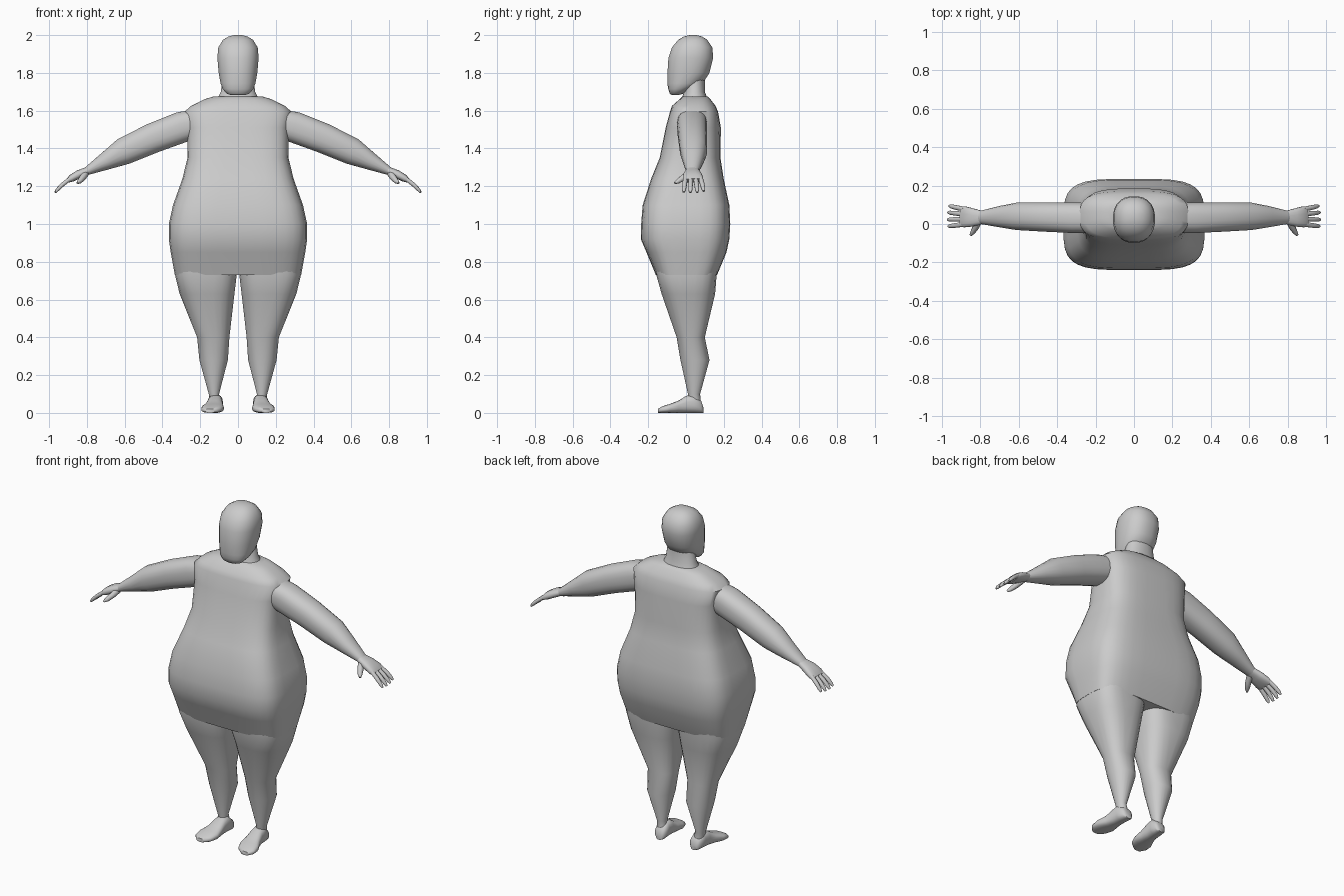
import bpy, bmesh, math
from mathutils import Vector

skin = bpy.data.materials.new("plain grey")
skin.diffuse_color = (0.6, 0.6, 0.6, 1)


def loft(name, sections, side, tangent=None, n=24, mirror=False):
    """Skin superellipse rings; section = (centre, half along side, half across, exponent)."""
    bm = bmesh.new()
    pts = [Vector(s[0]) for s in sections]
    rings = []
    for i, (c, a, b, e) in enumerate(sections):
        t = Vector(tangent) if tangent else pts[min(i + 1, len(pts) - 1)] - pts[max(i - 1, 0)]
        t.normalize()
        s = Vector(side)
        s = (s - t * s.dot(t)).normalized()
        w = t.cross(s)
        ring = []
        for k in range(n):
            ang = 2 * math.pi * (k + 0.5) / n
            cu, sv = math.cos(ang), math.sin(ang)
            u = math.copysign(abs(cu) ** (2 / e), cu)
            v = math.copysign(abs(sv) ** (2 / e), sv)
            ring.append(bm.verts.new(pts[i] + s * a * u + w * b * v))
        rings.append(ring)
    for r, q in zip(rings, rings[1:]):
        for k in range(n):
            j = (k + 1) % n
            bm.faces.new((r[k], r[j], q[j], q[k]))
    bm.faces.new(rings[0][::-1])
    bm.faces.new(rings[-1])
    bmesh.ops.recalc_face_normals(bm, faces=bm.faces)
    me = bpy.data.meshes.new(name)
    bm.to_mesh(me)
    bm.free()
    me.materials.append(skin)
    ob = bpy.data.objects.new(name, me)
    bpy.context.collection.objects.link(ob)
    if mirror:
        ob.modifiers.new("mirror", 'MIRROR').use_clip = False
    bpy.ops.object.select_all(action='DESELECT')
    ob.select_set(True)
    bpy.context.view_layer.objects.active = ob
    bpy.ops.object.shade_smooth_by_angle(angle=math.radians(50))
    return ob


def upright(name, rows, n=24, mirror=False):
    """Rows of (z, x min, x max, y front, y back, exponent)."""
    secs = [(((x0 + x1) / 2, (y0 + y1) / 2, z), (x1 - x0) / 2, (y1 - y0) / 2, e)
            for z, x0, x1, y0, y1, e in rows]
    return loft(name, secs, (1, 0, 0), (0, 0, 1), n, mirror)


# Torso: (z, half width, front, back, exponent)
torso = [(0.73, 0.335, -0.16, 0.165, 4), (0.85, 0.357, -0.21, 0.215, 4),
         (0.92, 0.367, -0.24, 0.23, 4), (1.0, 0.367, -0.238, 0.235, 4),
         (1.1, 0.345, -0.23, 0.23, 4), (1.24, 0.295, -0.185, 0.2, 3.6),
         (1.35, 0.268, -0.14, 0.183, 3.4), (1.51, 0.27, -0.108, 0.185, 3.2),
         (1.595, 0.283, -0.085, 0.17, 3.2), (1.625, 0.25, -0.075, 0.157, 3),
         (1.66, 0.18, -0.035, 0.13, 3), (1.675, 0.13, -0.02, 0.115, 2.6)]
upright("torso", [(z, -w, w, f, b, e) for z, w, f, b, e in torso], 32)

# Neck and head
upright("neck", [(1.65, -0.115, 0.115, -0.03, 0.12, 2.3), (1.70, -0.092, 0.092, -0.01, 0.1, 2.2),
                 (1.78, -0.08, 0.08, -0.01, 0.1, 2)])
head = [(1.682, 0.035, -0.075, -0.04), (1.69, 0.06, -0.086, -0.015), (1.715, 0.082, -0.095, 0.03),
        (1.745, 0.093, -0.099, 0.09), (1.80, 0.103, -0.099, 0.125), (1.88, 0.11, -0.094, 0.145),
        (1.935, 0.105, -0.075, 0.14), (1.975, 0.08, -0.042, 0.113), (1.993, 0.05, -0.01, 0.085),
        (2.0, 0.02, 0.02, 0.055)]
upright("head", [(z, -w, w, f, b, 2.3) for z, w, f, b in head])

# Legs
upright("leg", [(0.05, 0.09, 0.15, 0.015, 0.08, 2), (0.1, 0.1, 0.155, 0.01, 0.075, 2),
                (0.28, 0.053, 0.205, -0.03, 0.125, 2.1), (0.4, 0.045, 0.217, -0.05, 0.1, 2.3),
                (0.63, 0.018, 0.31, -0.13, 0.155, 2.7), (0.73, 0.006, 0.334, -0.158, 0.163, 3.2),
                (0.8, 0.004, 0.33, -0.16, 0.17, 3.2)], mirror=True)

# Feet: (y, x centre, half width, height)
foot = [(0.092, 0.115, 0.018, 0.03), (0.08, 0.116, 0.034, 0.065), (0.04, 0.12, 0.04, 0.098),
        (0.0, 0.122, 0.04, 0.09), (-0.04, 0.126, 0.048, 0.065), (-0.085, 0.134, 0.06, 0.048),
        (-0.125, 0.142, 0.052, 0.035), (-0.148, 0.147, 0.025, 0.022)]
loft("foot", [((x, y, h / 2), w, h / 2, 2.6) for y, x, w, h in foot],
     (1, 0, 0), (0, -1, 0), 20, True)

# Arms: side axis is y
loft("arm", [((0.22, 0.032, 1.535), 0.078, 0.075, 2.6), ((0.3, 0.032, 1.512), 0.08, 0.083, 2.6),
             ((0.45, 0.036, 1.455), 0.077, 0.08, 2.4), ((0.605, 0.04, 1.385), 0.072, 0.073, 2.3),
             ((0.7, 0.038, 1.333), 0.055, 0.048, 2.2), ((0.8, 0.034, 1.28), 0.034, 0.022, 2.1)],
     (0, 1, 0), None, 20, True)

# Hands with four fingers and a thumb
loft("palm", [((0.785, 0.034, 1.287), 0.033, 0.02, 2.2), ((0.84, 0.034, 1.264), 0.048, 0.023, 2.5),
              ((0.88, 0.037, 1.243), 0.055, 0.02, 2.8), ((0.9, 0.038, 1.23), 0.052, 0.012, 2.8)],
     (0, 1, 0), None, 16, True)
for i, (y0, y1, reach) in enumerate([(-0.002, -0.012, 0.96), (0.025, 0.023, 1.0),
                                     (0.051, 0.06, 0.98), (0.077, 0.094, 0.9)]):
    path = [(0.0, 0.0, 0.013), (0.045, -0.035, 0.013), (0.073, -0.063, 0.011), (0.084, -0.077, 0.006)]
    loft("finger_%d" % (i + 1),
         [((0.885 + dx * reach, y0 + (y1 - y0) * dx / 0.084, 1.243 + dz * reach), r, r * 0.9, 2)
          for dx, dz, r in path], (0, 1, 0), None, 8, True)
loft("thumb", [((0.805, 0.02, 1.27), 0.018, 0.02, 2), ((0.822, -0.015, 1.245), 0.017, 0.017, 2),
               ((0.838, -0.042, 1.226), 0.013, 0.013, 2), ((0.85, -0.059, 1.217), 0.006, 0.006, 2)],
     (1, 0, 0), None, 8, True)
